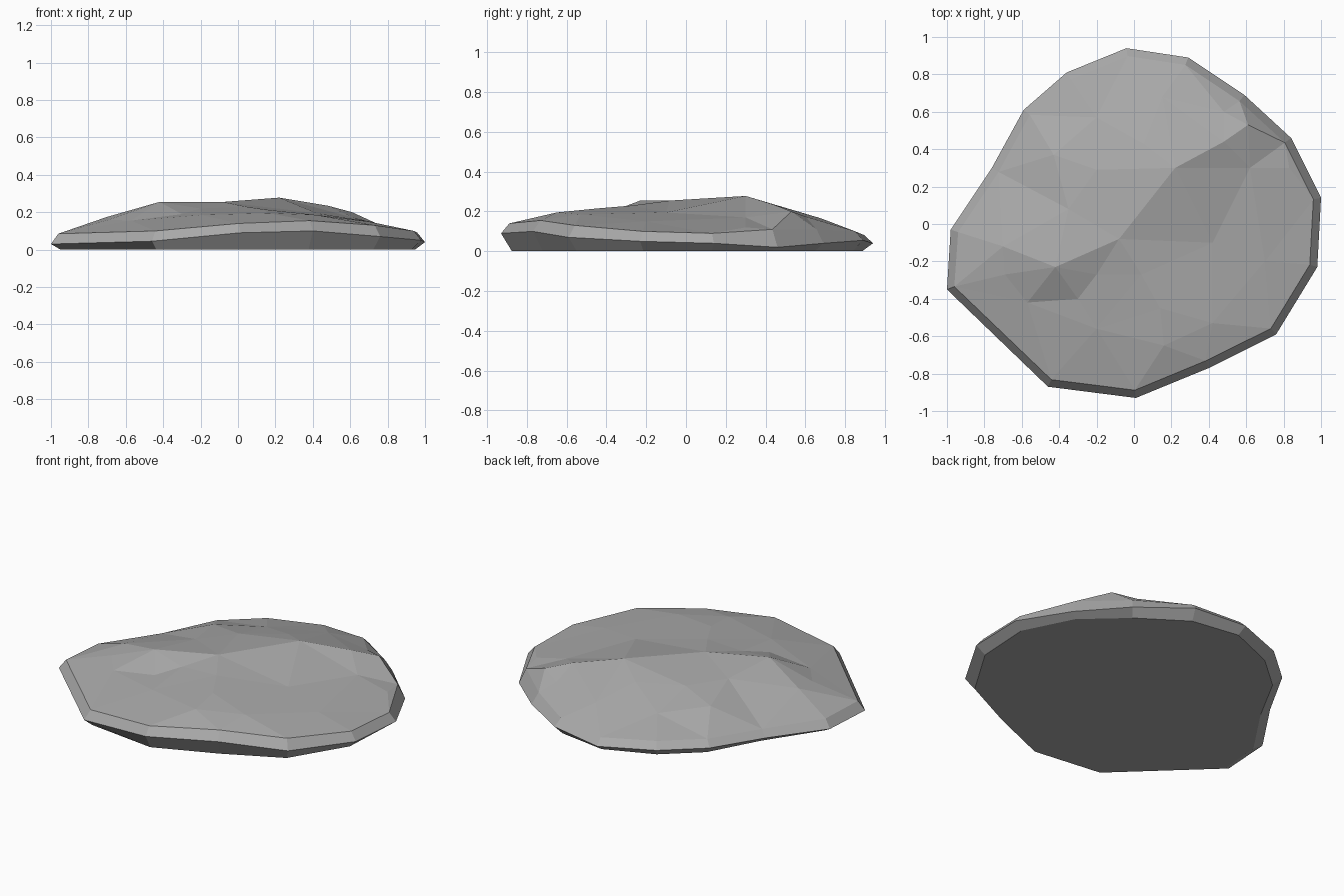
import bpy
import bmesh
from mathutils import Vector
from mathutils.geometry import delaunay_2d_cdt

cube = bpy.data.objects.get("Cube")
if cube:
    bpy.data.objects.remove(cube, do_unlink=True)

# Widest outline, clockwise from the back: x, y, height of edge, height of rim
OUTLINE = [
    (-.04, .94, .04, .08), (.29, .89, .055, .1), (.59, .69, .04, .11),
    (.84, .46, .02, .11), (1, .14, .04, .09), (.98, -.23, .05, .1),
    (.76, -.59, .07, .13), (.4, -.77, .1, .155), (.01, -.93, .09, .14),
    (-.46, -.87, .045, .1), (-1, -.35, .03, .085), (-.98, -.03, .03, .08),
    (-.76, .3, .04, .08), (-.59, .61, .05, .09), (-.36, .81, .05, .09),
]
# Crest running from the left to the back right
CREST = [(-.7, -.12, .175), (-.42, -.23, .255), (-.08, -.08, .255),
         (.22, .3, .278), (.48, .44, .235), (.61, .53, .2)]
# Foot of the step in front of the crest
FOOT = [(-.69, -.27, .16), (-.57, -.42, .155), (-.3, -.4, .19),
        (-.2, -.27, .22), (.04, -.27, .23), (.42, -.1, .195),
        (.62, .3, .17), (.83, .3, .12)]
# Loose bumps on the front terrace and the back slope
BUMPS = [(-.2, -.56, .185), (.14, -.45, .215), (.42, -.53, .185),
         (.16, -.65, .195), (.7, -.2, .15), (-.43, .37, .18),
         (-.2, .29, .215), (.05, .43, .225), (.15, .68, .165),
         (-.2, .57, .15), (.48, .6, .175), (-.35, .08, .22)]


def inset(points, distance):
    """Move every corner of a clockwise outline inward along its bisector."""
    result = []
    for i, here in enumerate(points):
        before = (here - points[i - 1]).normalized()
        after = (points[(i + 1) % len(points)] - here).normalized()
        along = (before + after).normalized()
        result.append(here + Vector((along.y, -along.x)) * distance)
    return result


edge = [Vector(p[:2]) for p in OUTLINE]
rim = inset(edge, .042)
base = inset(edge, .055)
count = len(edge)

bm = bmesh.new()


def add_ring(points, heights):
    return [bm.verts.new((p.x, p.y, z)) for p, z in zip(points, heights)]


base_ring = add_ring(base, [0] * count)
edge_ring = add_ring(edge, [p[2] for p in OUTLINE])
rim_ring = add_ring(rim, [p[3] for p in OUTLINE])

# Flat underside, undercut and bevelled border
bm.faces.new(base_ring)
for lower, upper in ((base_ring, edge_ring), (edge_ring, rim_ring)):
    for i in range(count):
        j = (i + 1) % count
        bm.faces.new((lower[i], lower[j], upper[j], upper[i]))

# Faceted top, triangulated so that the crest and foot stay sharp
top = rim_ring + [bm.verts.new(p) for p in CREST + FOOT + BUMPS]
foot_start = count + len(CREST)
foot_end = foot_start + len(FOOT)
lines = [(i, (i + 1) % count) for i in range(count)]
lines += [(i, i + 1) for i in range(count, foot_start - 1)]
lines += [(i, i + 1) for i in range(foot_start, foot_end - 1)]
flat = [v.co.xy for v in top]
triangulation = delaunay_2d_cdt(flat, lines, [], 1, 1e-5)
source = [top[ids[0]] for ids in triangulation[3]]
for tri in triangulation[2]:
    bm.faces.new([source[i] for i in tri])

bmesh.ops.recalc_face_normals(bm, faces=bm.faces)
mesh = bpy.data.meshes.new("flat_rock")
bm.to_mesh(mesh)
bm.free()

# Plain grey stone
stone = bpy.data.materials.new("grey_stone")
stone.use_nodes = True
grey = (.4, .4, .4, 1)
stone.diffuse_color = grey
stone.node_tree.nodes["Principled BSDF"].inputs["Base Color"].default_value = grey
mesh.materials.append(stone)

rock = bpy.data.objects.new("flat_rock", mesh)
bpy.context.collection.objects.link(rock)
